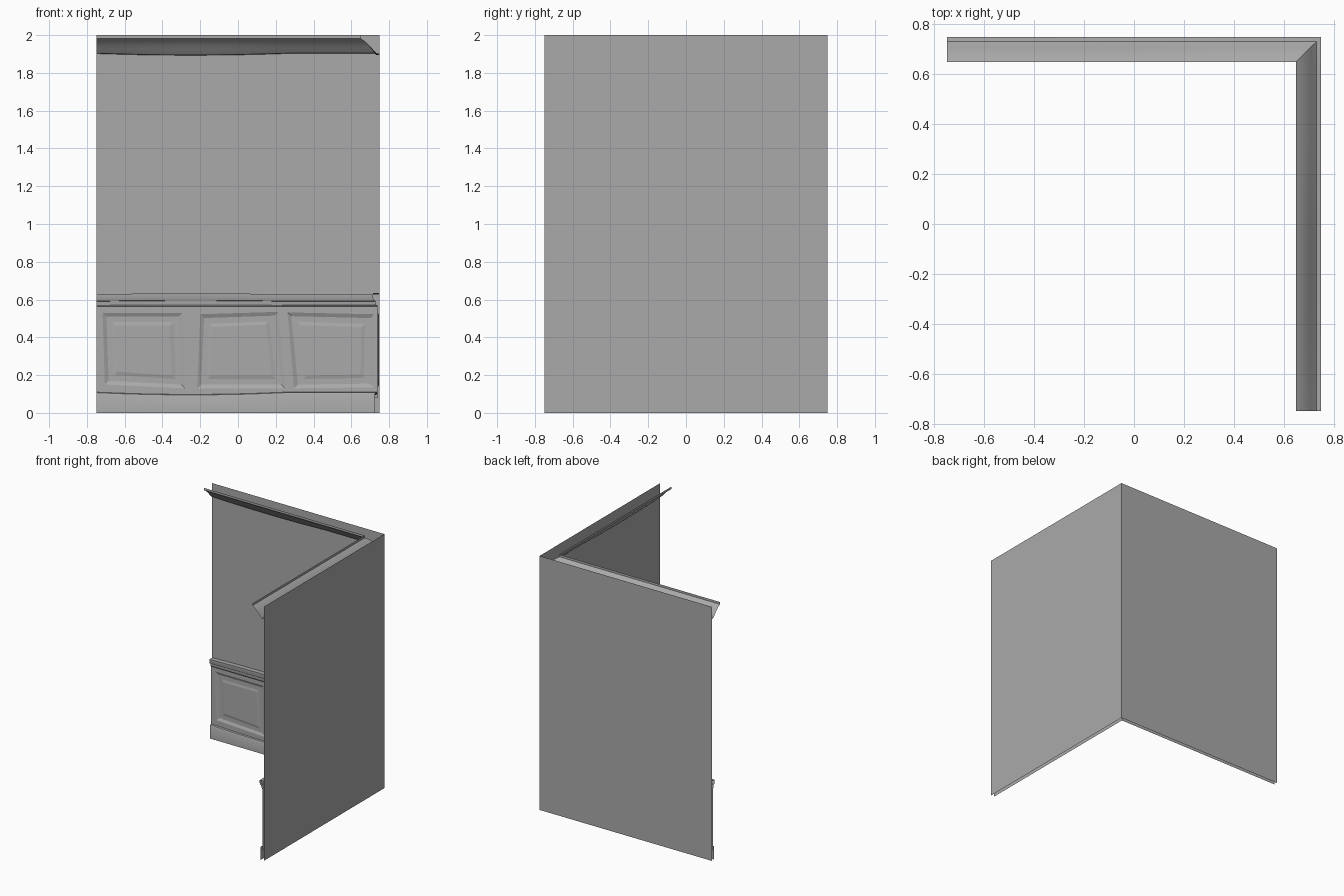
import bpy
import math

cube = bpy.data.objects.get("Cube")
if cube:
    bpy.data.objects.remove(cube, do_unlink=True)

HALF = 0.75      # outer wall plane on both walls
FACE = 0.012     # wainscot thickness

plaster = bpy.data.materials.new("plain_grey")
plaster.use_nodes = True
grey = (0.4, 0.4, 0.4, 1)
plaster.diffuse_color = grey
plaster.node_tree.nodes["Principled BSDF"].inputs["Base Color"].default_value = grey


def make_object(name, verts, faces, smooth=False):
    mesh = bpy.data.meshes.new(name)
    mesh.from_pydata(verts, [], faces)
    mesh.materials.append(plaster)
    obj = bpy.data.objects.new(name, mesh)
    bpy.context.collection.objects.link(obj)
    if smooth:
        bpy.ops.object.select_all(action='DESELECT')
        obj.select_set(True)
        bpy.context.view_layer.objects.active = obj
        bpy.ops.object.shade_smooth_by_angle(angle=math.radians(30))
    return obj


def sweep(name, profile, segments=1, smooth=False):
    """Run a (depth, height, sag) profile along both walls, mitred in the corner."""
    def station(t, swapped):
        bump = max(0, 1 - ((t + 0.25) / 0.5) ** 2)
        row = []
        for depth, z, sag in profile:
            a, b = min(t, HALF - depth), HALF - depth
            row.append((b, a, z + sag * bump) if swapped else (a, b, z + sag * bump))
        return row

    stops = [-HALF + 2 * HALF * i / segments for i in range(segments + 1)]
    rows = [station(t, False) for t in stops]
    rows += [station(t, True) for t in reversed(stops[:-1])]
    n = len(profile)
    faces = [(r * n + i, r * n + i + 1, (r + 1) * n + i + 1, (r + 1) * n + i)
             for r in range(len(rows) - 1) for i in range(n - 1)]
    return make_object(name, [v for row in rows for v in row], faces, smooth)


def panel(name, left, right, corners, swapped):
    """One wainscot bay: flat frame, sunk bevel and raised field."""
    low, high = 0.08, 0.57
    signs = [(1, 1), (-1, 1), (-1, -1), (1, -1)]
    loops = [([(left, low), (right, low), (right, high), (left, high)], FACE)]
    for inset, depth in ((0, FACE), (0.02, 0.003), (0.05, 0.003), (0.068, 0.007)):
        loops.append(([(x + sx * inset, z + sz * inset)
                       for (x, z), (sx, sz) in zip(corners, signs)], depth))
    verts, faces = [], []
    for ring, depth in loops:
        for t, z in ring:
            b = HALF - depth
            verts.append((b, t, z) if swapped else (t, b, z))
    for k in range(len(loops) - 1):
        o, i = 4 * k, 4 * k + 4
        for c in range(4):
            d = (c + 1) % 4
            faces.append((o + c, o + d, i + d, i + c))
    last = 4 * (len(loops) - 1)
    faces.append(tuple(range(last, last + 4)))
    if swapped:
        faces = [f[::-1] for f in faces]
    make_object(name, verts, faces)


# Wall sheets
sweep("corner_walls", [(0, 2, 0), (0, 0, 0)])

# Crown moulding, open at the top
sweep("crown_moulding", [(0.1, 2, 0), (0.1, 1.982, 0), (0.08, 1.969, 0),
                         (0.06, 1.951, -0.003), (0.042, 1.932, -0.006),
                         (0.028, 1.914, -0.008), (0.018, 1.904, -0.009),
                         (0, 1.902, -0.009)], 12, True)

# Chair rail with a small bead underneath
sweep("chair_rail", [(0, 0.626, 0.008), (0.036, 0.626, 0.008), (0.036, 0.605, 0.006),
                     (0.031, 0.592, 0.004), (0.023, 0.590, 0.004),
                     (0.021, 0.572, 0.002), (FACE, 0.562, 0)], 12, True)

# Skirting, open at the floor
sweep("baseboard", [(FACE, 0.110, -0.012), (0.024, 0.107, -0.012),
                    (0.028, 0.097, -0.010), (0.028, 0, 0)], 12, True)

# Wainscot bays, slightly crooked, repeated on both walls
bays = [
    (-0.75, -0.25, [(-0.705, 0.15), (-0.28, 0.13), (-0.293, 0.53), (-0.717, 0.53)]),
    (-0.25, 0.25 + 0.006, [(-0.215, 0.13), (0.248, 0.13), (0.215, 0.535), (-0.2, 0.522)]),
    (0.256, HALF - FACE, [(0.297, 0.13), (0.717, 0.135), (0.722, 0.522), (0.262, 0.532)]),
]
for side, swapped in (("back", False), ("left", True)):
    for number, (start, end, corners) in enumerate(bays, 1):
        panel(f"{side}_wainscot_panel_{number}", start, end, corners, swapped)
